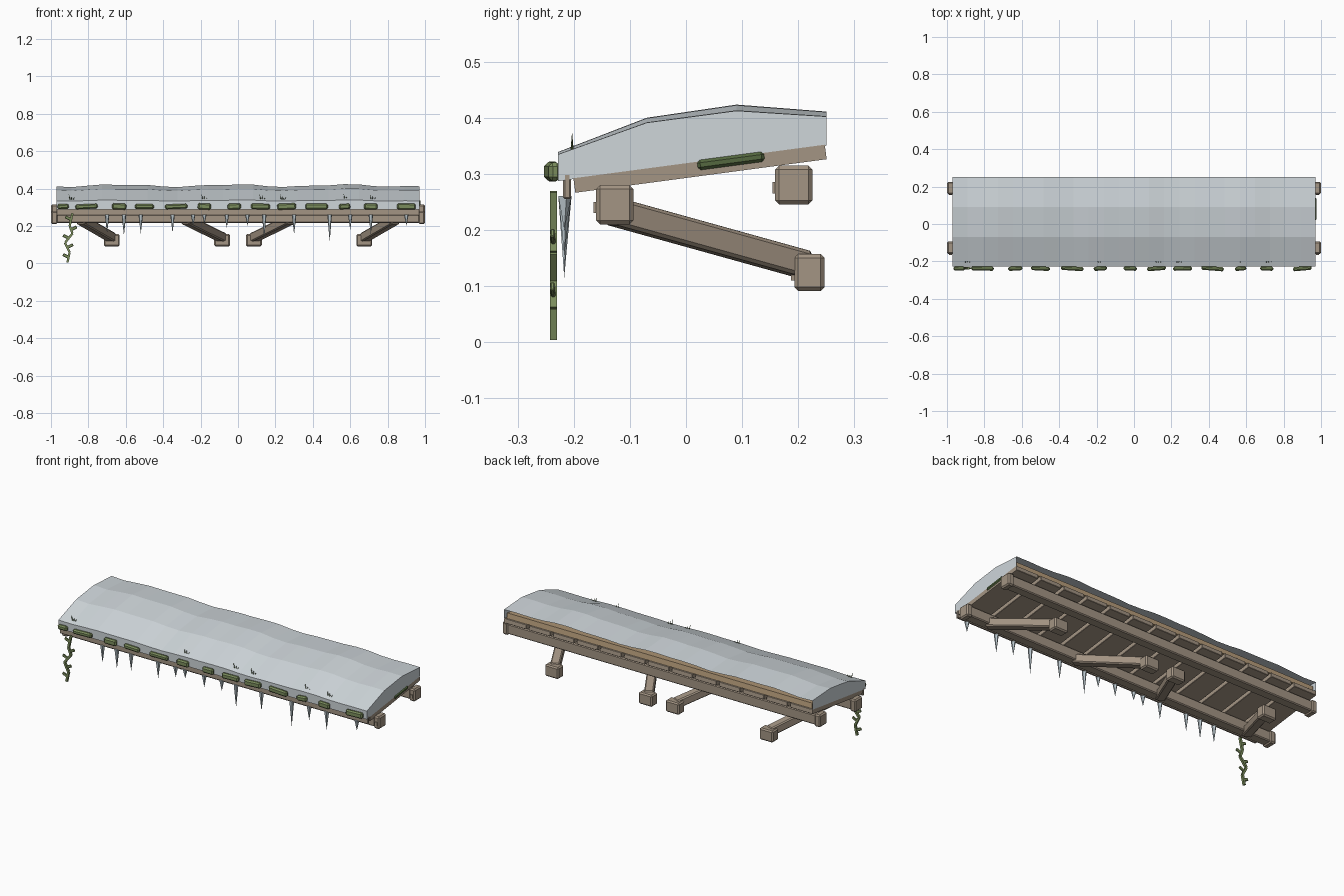
import bpy, bmesh, math, random
from mathutils import Vector, Matrix

random.seed(4)
if "Cube" in bpy.data.objects:
    bpy.data.objects.remove(bpy.data.objects["Cube"])


def material(name, rgb):
    m = bpy.data.materials.new(name)
    m.use_nodes = True
    m.diffuse_color = (*rgb, 1)
    m.node_tree.nodes["Principled BSDF"].inputs["Base Color"].default_value = (*rgb, 1)
    return m


WOOD = material("weathered wood", (0.37, 0.30, 0.23))
TAN = material("tan underlay", (0.48, 0.34, 0.20))
SNOW = material("snow", (0.62, 0.67, 0.70))
ICE = material("ice", (0.50, 0.58, 0.62))
MOSS = material("moss green", (0.20, 0.27, 0.11))
DARK = material("dark green", (0.09, 0.14, 0.05))


def finish(bm, name, mat, bevel=0):
    bmesh.ops.recalc_face_normals(bm, faces=bm.faces)
    mesh = bpy.data.meshes.new(name)
    bm.to_mesh(mesh)
    bm.free()
    mesh.materials.append(mat)
    ob = bpy.data.objects.new(name, mesh)
    bpy.context.collection.objects.link(ob)
    if bevel:
        mod = ob.modifiers.new("bevel", "BEVEL")
        mod.width = bevel
        mod.segments = 1
    return ob


def box(name, loc, size, mat, rot=None, bevel=0):
    bm = bmesh.new()
    bmesh.ops.create_cube(bm, size=1, matrix=Matrix.Diagonal((*size, 1)))
    ob = finish(bm, name, mat, bevel)
    ob.location = loc
    if rot is not None:
        ob.rotation_euler = rot
    return ob


def strut(name, a, b, width, depth, mat, bevel=0):
    a, b = Vector(a), Vector(b)
    d = b - a
    rot = d.to_track_quat('Y', 'Z').to_euler()
    return box(name, (a + b) / 2, (width, d.length, depth), mat, rot, bevel)


def spike(name, base, tip, radius, mat, sides=5):
    base, d = Vector(base), Vector(tip) - Vector(base)
    bm = bmesh.new()
    bmesh.ops.create_cone(bm, cap_ends=True, segments=sides, radius1=radius,
                          radius2=0, depth=d.length)
    ob = finish(bm, name, mat)
    ob.location = base + d / 2
    ob.rotation_euler = d.to_track_quat('Z', 'Y').to_euler()
    return ob


# Long beams with end caps and pegs
for name, y, z in (("front", -0.127, 0.245), ("back", 0.192, 0.28)):
    box(name + "_beam", (0, y, z), (1.94, 0.055, 0.058), WOOD, bevel=0.005)
    for s in (-1, 1):
        box(name + "_beam_cap", (s * 0.982, y, z), (0.036, 0.066, 0.07), WOOD, bevel=0.007)
        box(name + "_beam_peg", (s * 0.982, y - 0.032, z - 0.005), (0.016, 0.012, 0.02), WOOD)

# Sloping roof planks, underlay and front fascia
tilt = math.atan2(0.06, 0.45)
count = 13
pitch = 1.94 / count
for i in range(count):
    box("roof_plank", ((i + 0.5) * pitch - 0.97, 0.025, 0.309),
        (pitch - 0.018, 0.452, 0.026), WOOD, (tilt, 0, 0), 0.002)
for s in (-1, 1):
    box("edge_board", (s * 0.964, 0.025, 0.309), (0.012, 0.452, 0.026), WOOD, (tilt, 0, 0))
box("underlay", (0, 0.025, 0.337), (1.92, 0.43, 0.03), TAN, (tilt, 0, 0))
box("front_fascia", (0, -0.212, 0.278), (1.94, 0.014, 0.046), WOOD, bevel=0.003)

# Slanted braces and foot blocks
for s in (-1, 1):
    for top, foot in ((0.84, 0.675), (0.28, 0.085)):
        strut("brace", (s * top, -0.13, 0.233), (s * foot, 0.212, 0.138), 0.05, 0.048, WOOD, 0.006)
        box("foot_block", (s * foot, 0.22, 0.124), (0.085, 0.054, 0.066), WOOD, bevel=0.007)
        box("foot_peg", (s * foot, 0.192, 0.12), (0.03, 0.01, 0.02), WOOD)

# Snow blanket: one profile lofted along the roof with gentle waves
profile = ((-0.228, 0.287), (-0.228, 0.336), (-0.07, 0.394), (0.09, 0.416), (0.25, 0.405))
bm = bmesh.new()
rings = []
steps = 24
for i in range(steps + 1):
    x = -0.97 + 1.94 * i / steps
    wave = 0.006 * math.sin(x * 10.5 + 1.9) + 0.003 * math.sin(x * 23)
    ring = []
    for j, (y, z) in enumerate(profile):
        lift = wave * (0, 0.4, 0.8, 1, 0.8)[j]
        ring.append(bm.verts.new((x, y, z + lift)))
    rings.append(ring)
for a, b in zip(rings, rings[1:]):
    for j in range(len(profile) - 1):
        bm.faces.new((a[j], a[j + 1], b[j + 1], b[j]))
for ring in (rings[0], rings[-1]):
    corner = bm.verts.new((ring[0].co.x, 0.25, 0.35))
    bm.faces.new(ring + [corner])
finish(bm, "snow_blanket", SNOW)

# Icicles along the eave
icicles = ((-0.70, 0.16), (-0.61, 0.15), (-0.52, 0.16), (-0.35, 0.165), (-0.24, 0.2),
           (-0.18, 0.21), (-0.06, 0.19), (0.05, 0.2), (0.14, 0.13), (0.30, 0.155),
           (0.49, 0.115), (0.60, 0.18), (0.71, 0.155), (0.90, 0.2))
for x, tip in icicles:
    spike("icicle", (x, -0.217, 0.26), (x, -0.217, tip), 0.013, ICE)

# Moss clumps on the eave
clumps = ((-0.935, 0.06), (-0.81, 0.12), (-0.635, 0.075), (-0.50, 0.1), (-0.33, 0.12),
          (-0.18, 0.07), (-0.02, 0.07), (0.12, 0.1), (0.26, 0.1), (0.42, 0.12),
          (0.57, 0.06), (0.71, 0.07), (0.90, 0.1))
for x, w in clumps:
    box("moss_clump", (x, -0.238, 0.304), (w, 0.022, random.uniform(0.024, 0.034)), MOSS,
        (0, random.uniform(-0.05, 0.05), random.uniform(-0.12, 0.12)), 0.007)
box("side_moss", (0.966, 0.08, 0.323), (0.018, 0.12, 0.018), DARK, (tilt, 0, 0), 0.005)

# Grass tufts poking through the snow
for x in (-0.89, -0.18, 0.13, 0.24, 0.58, 0.72):
    for k, h in enumerate((0.375, 0.365, 0.355)):
        dx = (k - 1) * 0.008
        spike("grass_blade", (x + dx, -0.203, 0.335), (x + 2 * dx, -0.203, h), 0.004, DARK, 3)

# Hanging vine with leaves
path = [Vector((x, -0.236, z)) for x, z in
        ((-0.885, 0.268), (-0.90, 0.20), (-0.885, 0.16), (-0.925, 0.11), (-0.90, 0.06), (-0.912, 0.005))]
for a, b in zip(path, path[1:]):
    strut("vine_stem", a, b, 0.012, 0.012, MOSS)
for i, p in enumerate(path[:-1]):
    q = (p + path[i + 1]) / 2
    s = 1 if i % 2 else -1
    strut("vine_leaf", q, q + Vector((s * 0.03, -0.002, 0.015)), 0.008, 0.016, MOSS, 0.002)
